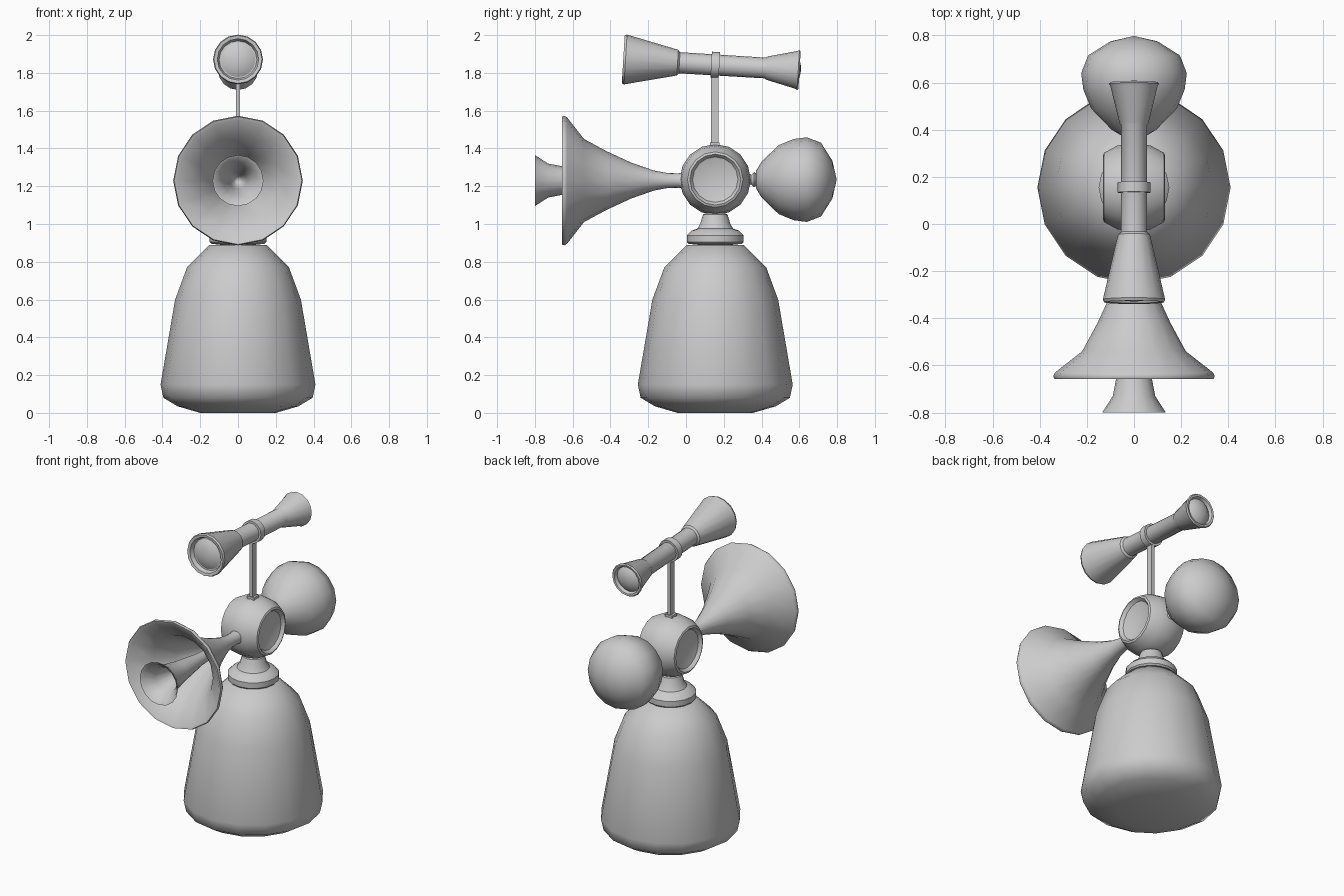
import bpy, bmesh, math
from mathutils import Matrix, Vector

if "Cube" in bpy.data.objects:
    bpy.data.objects.remove(bpy.data.objects["Cube"])

HUB = Vector((0, 0.155, 1.235))


def lathe(name, profile, axis, origin, segs=16, angle=35):
    """Revolve (distance along axis, radius) points; radius 0 closes to a pole."""
    bm = bmesh.new()
    rot = Vector((0, 0, 1)).rotation_difference(Vector(axis)).to_matrix().to_4x4()
    mat = Matrix.Translation(origin) @ rot
    rings = []
    for d, r in profile:
        n = 1 if r == 0 else segs
        rings.append([bm.verts.new(mat @ Vector((r * math.cos(i * math.tau / segs),
                                                 r * math.sin(i * math.tau / segs), d)))
                      for i in range(n)])
    for a, b in zip(rings, rings[1:]):
        for i in range(segs):
            j = (i + 1) % segs
            face = [a[i % len(a)], a[j % len(a)], b[j % len(b)], b[i % len(b)]]
            bm.faces.new(list(dict.fromkeys(face)))
    return finish(name, bm, angle)


def box(name, center, size):
    bm = bmesh.new()
    bmesh.ops.create_cube(bm, size=1, matrix=Matrix.Translation(center) @ Matrix.Diagonal((*size, 1)))
    return finish(name, bm, 30)


def finish(name, bm, angle):
    bmesh.ops.recalc_face_normals(bm, faces=bm.faces)
    mesh = bpy.data.meshes.new(name)
    bm.to_mesh(mesh)
    bm.free()
    ob = bpy.data.objects.new(name, mesh)
    bpy.context.collection.objects.link(ob)
    bpy.ops.object.select_all(action='DESELECT')
    ob.select_set(True)
    bpy.context.view_layer.objects.active = ob
    bpy.ops.object.shade_smooth_by_angle(angle=math.radians(angle))
    return ob


UP, FRONT, BACK = (0, 0, 1), (0, -1, 0), (0, 1, 0)

# bell-shaped body, collar and neck
base = (0, 0.155, 0)
lathe("body", [(0, 0), (0, 0.2), (0.035, 0.32), (0.08, 0.395), (0.15, 0.41), (0.6, 0.333),
               (0.77, 0.27), (0.89, 0.15), (0.89, 0)], UP, base, angle=50)
lathe("neck_collar", [(0.88, 0), (0.895, 0.14), (0.905, 0.15), (0.94, 0.15), (0.965, 0.125),
                      (0.975, 0.095), (1.0, 0.08), (1.05, 0.065), (1.08, 0)], UP, base)

# round hub with a dished face on each side
half = [(0.095, 0), (0.1, 0.08), (0.112, 0.12), (0.132, 0.135), (0.127, 0.147), (0.07, 0.178)]
lathe("hub", [(-d, r) for d, r in half] + [(0, 0.188)] + half[::-1], (1, 0, 0), HUB)

# large flared horn (thin shell) and the small trumpet inside it
horn_at = (0, 0, 1.23)
lathe("large_horn", [(-0.02, 0), (-0.02, 0.05), (0.04, 0.038), (0.1, 0.04), (0.17, 0.053), (0.29, 0.095),
                     (0.42, 0.155), (0.54, 0.22), (0.63, 0.335), (0.645, 0.343), (0.657, 0.338),
                     (0.652, 0.322), (0.56, 0.215), (0.43, 0.145), (0.29, 0.08), (0.17, 0.035),
                     (0.15, 0)], FRONT, horn_at, angle=50)
lathe("inner_trumpet", [(0.14, 0), (0.15, 0.025), (0.4, 0.038), (0.6, 0.065), (0.73, 0.09), (0.8, 0.135),
                        (0.793, 0.122), (0.73, 0.078), (0.6, 0.045), (0.5, 0.025), (0.48, 0)],
      FRONT, horn_at, angle=50)

# pear-shaped bulb at the back with its short stem
lathe("bulb_stem", [(0.3, 0), (0.32, 0.045), (0.345, 0.025), (0.36, 0.04), (0.375, 0.03), (0.39, 0)],
      BACK, (0, 0, 1.235), 12)
lathe("bulb", [(0.37, 0), (0.37, 0.045), (0.4, 0.095), (0.49, 0.182), (0.57, 0.215), (0.64, 0.224),
               (0.715, 0.195), (0.775, 0.1), (0.798, 0)], BACK, (0, 0, 1.235), angle=60)

# thin post with foot plate and edge ribs
box("post", (0, 0.152, 1.6), (0.022, 0.04, 0.4))
box("post_foot", (0, 0.152, 1.42), (0.05, 0.05, 0.025))

# tilted double-ended scope, its lenses and clamp ring
scope_at = Vector((0, 0.155, 1.842))
axis = Vector((0, 0.923, -0.056)).normalized()
lathe("scope", [(-0.46, 0), (-0.46, 0.1), (-0.485, 0.11), (-0.488, 0.127), (-0.476, 0.132), (-0.2, 0.068),
                (-0.19, 0.056), (0.265, 0.055), (0.275, 0.062), (0.43, 0.1), (0.44, 0.106),
                (0.447, 0.1), (0.445, 0.088), (0.425, 0.08), (0.425, 0)], axis, scope_at)
for name, pos, r, sign in (("front_lens", -0.455, 0.1, -1), ("rear_lens", 0.425, 0.082, 1)):
    lathe(name, [(pos, r), (pos + sign * 0.016, r * 0.75), (pos + sign * 0.026, r * 0.4),
                 (pos + sign * 0.03, 0)], axis, scope_at, angle=60)
lathe("clamp_ring", [(-0.022, 0.05), (-0.022, 0.069), (0.022, 0.069), (0.022, 0.05)], axis, scope_at)
